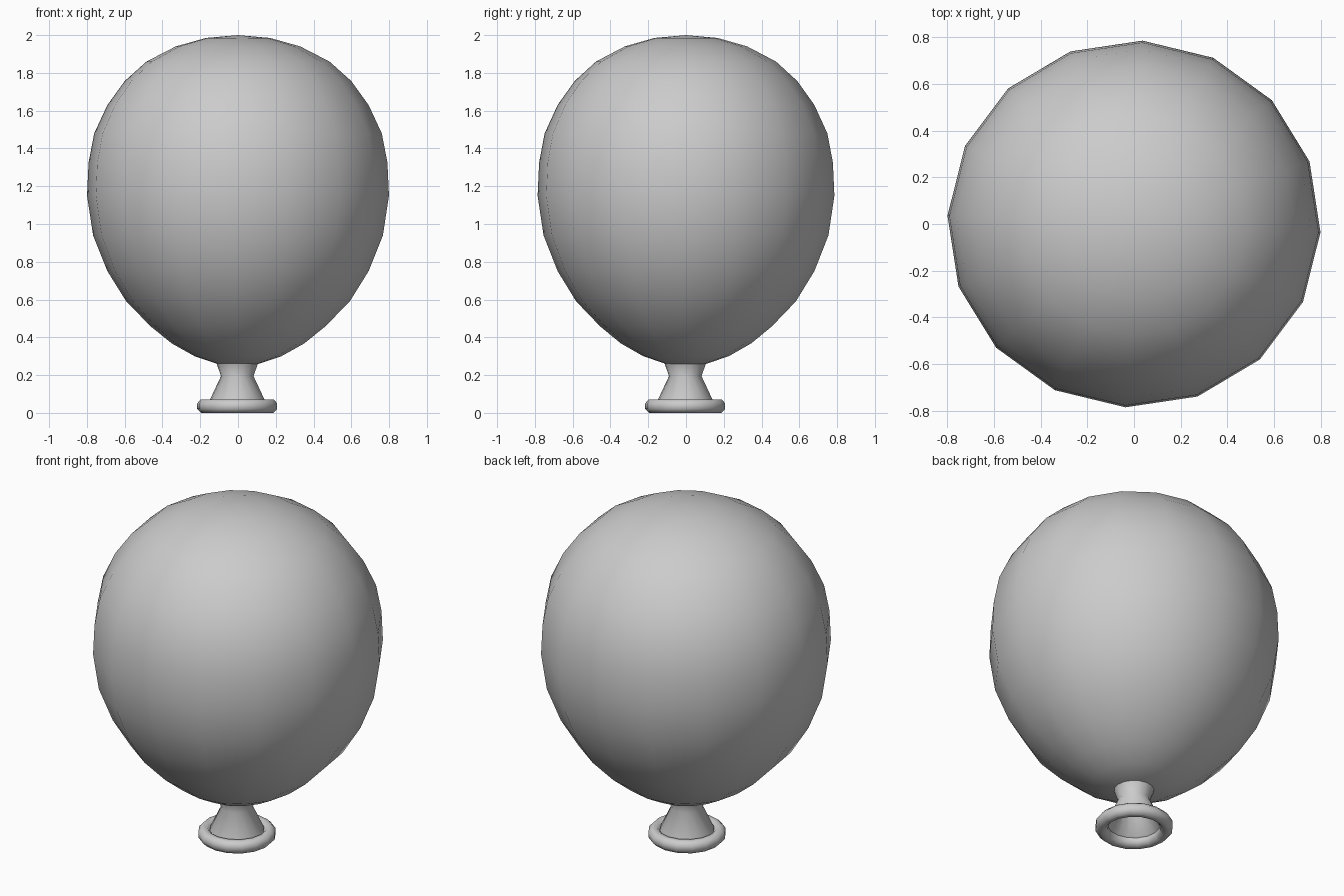
import bpy, bmesh, math

if "Cube" in bpy.data.objects:
    bpy.data.objects.remove(bpy.data.objects["Cube"])

SIDES = 16
TURN = math.radians(-2.6)


def lathe(name, profile, squash=1.0, cx=0.0, closed=False):
    """Revolve (radius, z) points around z; radius 0 makes a pole."""
    bm = bmesh.new()
    rings = []
    for r, z in profile:
        if r == 0:
            rings.append([bm.verts.new((cx, cx, z))] * SIDES)
        else:
            angles = [TURN + 2 * math.pi * i / SIDES for i in range(SIDES)]
            rings.append([bm.verts.new((cx + r * math.cos(a), cx + r * squash * math.sin(a), z))
                          for a in angles])
    pairs = list(zip(rings, rings[1:]))
    if closed:
        pairs.append((rings[-1], rings[0]))
    for lo, hi in pairs:
        for i in range(SIDES):
            j = (i + 1) % SIDES
            quad = list(dict.fromkeys([lo[i], lo[j], hi[j], hi[i]]))
            bm.faces.new(quad)
    bmesh.ops.recalc_face_normals(bm, faces=bm.faces)
    mesh = bpy.data.meshes.new(name)
    bm.to_mesh(mesh)
    bm.free()
    obj = bpy.data.objects.new(name, mesh)
    bpy.context.collection.objects.link(obj)
    bpy.ops.object.select_all(action='DESELECT')
    obj.select_set(True)
    bpy.context.view_layer.objects.active = obj
    bpy.ops.object.shade_smooth_by_angle(angle=math.radians(50))
    return obj


# Inflated body
lathe("balloon_body", [
    (0, 0.26), (0.11, 0.26), (0.23, 0.30), (0.35, 0.367), (0.462, 0.457),
    (0.592, 0.59), (0.692, 0.75), (0.768, 0.94), (0.80, 1.15), (0.792, 1.325),
    (0.762, 1.48), (0.692, 1.63), (0.60, 1.757), (0.485, 1.86), (0.33, 1.94),
    (0.17, 1.985), (0, 2.0)], squash=0.983)

# Pinched neck, flaring to a hollow mouth
lathe("neck", [
    (0, 0.262), (0.11, 0.262), (0.086, 0.195), (0.147, 0.065),
    (0.15, 0.04), (0.135, 0.05), (0.07, 0.18), (0, 0.19)], cx=-0.004)

# Rolled lip around the mouth
lip = [(0.178 + 0.034 * math.cos(math.tau * (k + 0.5) / 8) / math.cos(math.pi / 8),
        0.036 + 0.036 * math.sin(math.tau * (k + 0.5) / 8) / math.cos(math.pi / 8) * 0.99)
       for k in range(8)]
lathe("rolled_lip", lip, cx=-0.004, closed=True)
